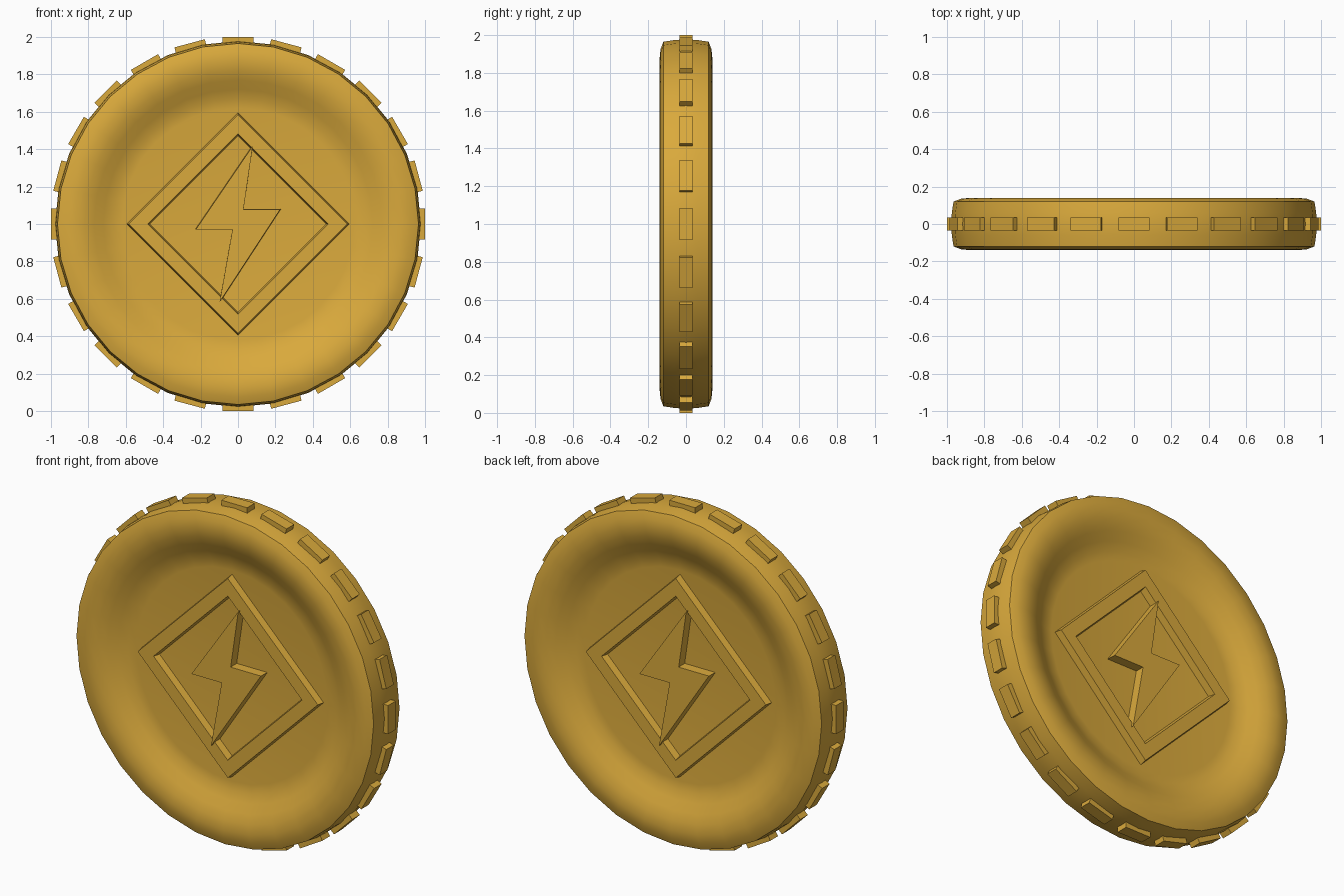
import bpy, bmesh, math
from mathutils import Matrix, Vector

cube = bpy.data.objects.get("Cube")
if cube:
    bpy.data.objects.remove(cube, do_unlink=True)

# Gold material
GOLD = (0.70, 0.40, 0.045, 1.0)
gold = bpy.data.materials.new("gold")
gold.use_nodes = True
gold.diffuse_color = GOLD
gold.node_tree.nodes["Principled BSDF"].inputs["Base Color"].default_value = GOLD

CENTRE = Vector((0, 0, 1))
FLOOR = 0.055   # distance of the dished face from the mid plane


def make_object(name, bm):
    bmesh.ops.recalc_face_normals(bm, faces=bm.faces)
    mesh = bpy.data.meshes.new(name)
    bm.to_mesh(mesh)
    bm.free()
    mesh.materials.append(gold)
    obj = bpy.data.objects.new(name, mesh)
    obj.location = CENTRE
    bpy.context.collection.objects.link(obj)
    return obj


def ring(bm, points, y):
    return [bm.verts.new((x, y, z)) for x, z in points]


def bridge(bm, a, b):
    n = len(a)
    for i in range(n):
        j = (i + 1) % n
        bm.faces.new((a[i], a[j], b[j], b[i]))


def circle(radius, sides):
    steps = [2 * math.pi * i / sides for i in range(sides)]
    return [(radius * math.cos(t), radius * math.sin(t)) for t in steps]


# Coin body: mirrored half profile (radius, offset) revolved around y
half = [(0.62, FLOOR), (0.67, 0.062), (0.72, 0.084), (0.77, 0.11), (0.82, 0.131),
        (0.875, 0.14), (0.925, 0.135), (0.965, 0.12), (0.974, 0.06)]
profile = half + [(0.978, 0)] + [(r, -y) for r, y in reversed(half)]
bm = bmesh.new()
rings = [ring(bm, circle(r, 32), y) for r, y in profile]
for a, b in zip(rings, rings[1:]):
    bridge(bm, a, b)
bm.faces.new(rings[0])
bm.faces.new(rings[-1])
coin = make_object("coin_body", bm)
bpy.context.view_layer.objects.active = coin
coin.select_set(True)
bpy.ops.object.shade_smooth_by_angle(angle=math.radians(35))
coin.select_set(False)

# Blocks around the rim
bm = bmesh.new()
for i in range(24):
    turn = Matrix.Rotation(math.radians(15 * i), 4, 'Y')
    size = Matrix.Diagonal((0.168, 0.07, 0.07, 1))
    bmesh.ops.create_cube(bm, size=1, matrix=turn @ Matrix.Translation((0, 0, 0.965)) @ size)
make_object("rim_blocks", bm)


def diamond(r):
    return circle(r, 4)


BOLT = [(0.08, 0.425), (0.03, 0.08), (0.23, 0.08),
        (-0.10, -0.425), (-0.03, -0.03), (-0.23, -0.03)]

for side, angle in (("front", 0), ("back", math.pi)):
    # Raised diamond frame with slightly sloping walls
    bm = bmesh.new()
    loops = [ring(bm, diamond(r), -y) for r, y in
             ((0.597, FLOOR - 0.01), (0.585, 0.095), (0.482, 0.095), (0.468, FLOOR - 0.01))]
    for i in range(4):
        bridge(bm, loops[i], loops[(i + 1) % 4])
    make_object(side + "_diamond_frame", bm).rotation_euler.z = angle

    # Raised lightning bolt
    bm = bmesh.new()
    base = ring(bm, BOLT, -(FLOOR - 0.01))
    top = ring(bm, [(x * 0.98, z * 0.98) for x, z in BOLT], -0.11)
    bridge(bm, base, top)
    bm.faces.new(base)
    bm.faces.new(top)
    make_object(side + "_lightning_bolt", bm).rotation_euler.z = angle
